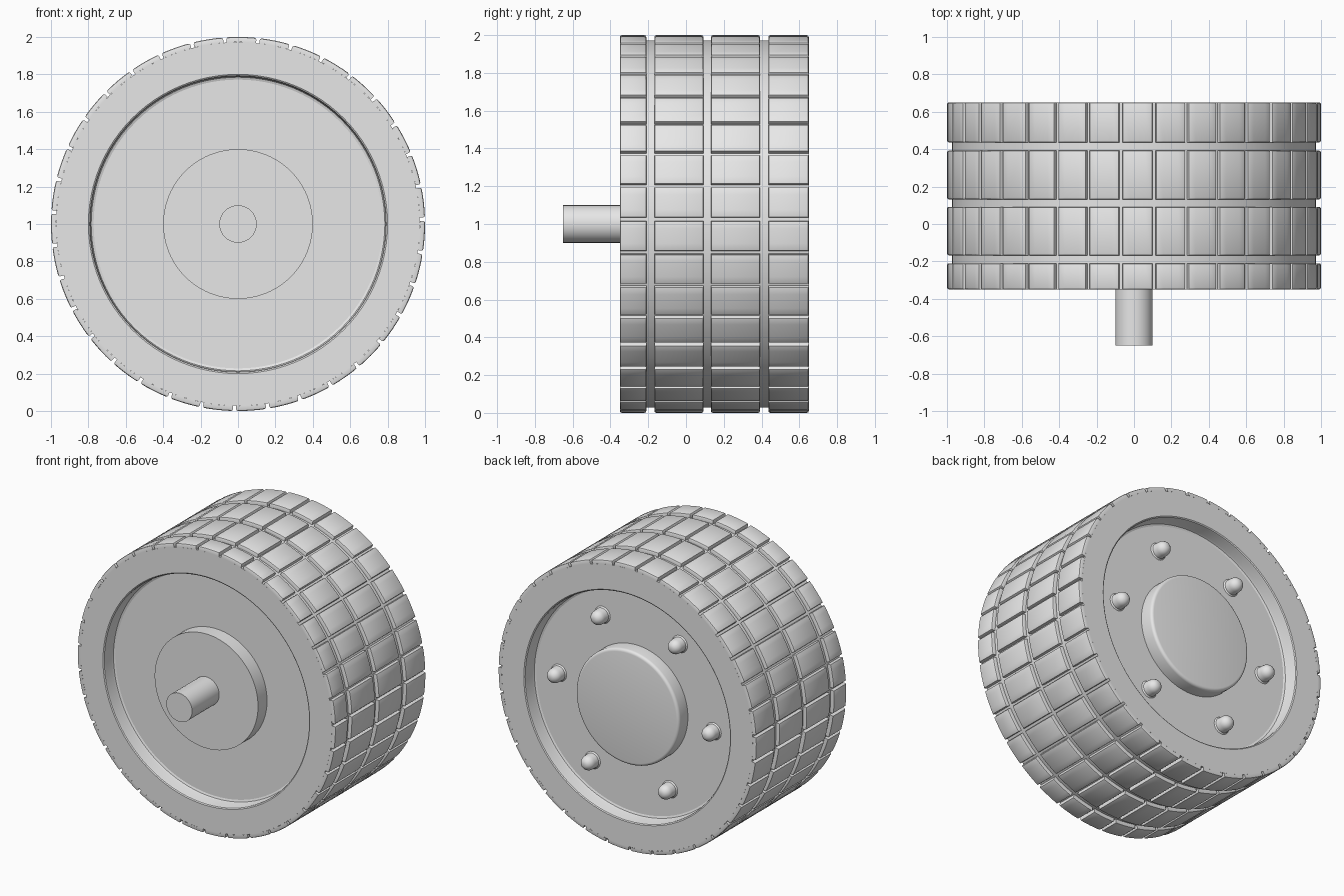
import bpy, bmesh
from math import cos, sin, pi, radians

cube = bpy.data.objects.get("Cube")
if cube:
    bpy.data.objects.remove(cube, do_unlink=True)

grey = bpy.data.materials.new("plain_grey")
grey.use_nodes = True
colour = (0.8, 0.8, 0.8, 1)
grey.diffuse_color = colour
grey.node_tree.nodes["Principled BSDF"].inputs["Base Color"].default_value = colour

AXIS_Z = 1.0            # height of the wheel axis
FRONT, BACK = -0.35, 0.65
DEPTH = 0.1             # depth of the recess on each side
TREAD_BASE = 0.972


def polar(r, y, a):
    return (r * cos(a), y, AXIS_Z + r * sin(a))


def finish(name, bm):
    """Turn a bmesh into a smooth shaded grey object."""
    bmesh.ops.recalc_face_normals(bm, faces=bm.faces[:])
    mesh = bpy.data.meshes.new(name)
    bm.to_mesh(mesh)
    bm.free()
    mesh.materials.append(grey)
    obj = bpy.data.objects.new(name, mesh)
    bpy.context.collection.objects.link(obj)
    bpy.ops.object.select_all(action='DESELECT')
    obj.select_set(True)
    bpy.context.view_layer.objects.active = obj
    bpy.ops.object.shade_smooth_by_angle(angle=radians(35))
    return obj


def lathe(name, profile, sides=96, closed=False, centre=(0, 0)):
    """Revolve (radius, y) points about an axis parallel to y."""
    bm = bmesh.new()
    rings = [[bm.verts.new(polar(r, y, 2 * pi * i / sides)) for i in range(sides)]
             for r, y in profile]
    pairs = list(zip(rings, rings[1:]))
    if closed:
        pairs.append((rings[-1], rings[0]))
    else:
        bm.faces.new(rings[0])
        bm.faces.new(rings[-1])
    for a, b in pairs:
        for i in range(sides):
            j = (i + 1) % sides
            bm.faces.new((a[i], a[j], b[j], b[i]))
    bmesh.ops.translate(bm, verts=bm.verts[:], vec=(centre[0], 0, centre[1]))
    return finish(name, bm)


# Tyre: ring with softened recess edges on both sides
half = [(0.772, DEPTH), (0.785, DEPTH - 0.005), (0.79, DEPTH - 0.018),
        (0.79, 0.015), (0.793, 0.005), (0.8, 0), (TREAD_BASE, 0)]
front_side = [(r, FRONT + d) for r, d in half]
back_side = [(r, BACK - d) for r, d in reversed(half)]
lathe("tyre", front_side + back_side, closed=True)

# Wheel disc filling the middle of the tyre
lathe("wheel_disc", [(0.78, FRONT + DEPTH), (0.78, BACK - DEPTH)])

# Hubs: sharp at the front, rounded at the back
lathe("front_hub", [(0.4, FRONT + DEPTH), (0.4, FRONT)])
round_edge = [(0.38 + 0.02 * cos(t * pi / 8), BACK - 0.02 + 0.02 * sin(t * pi / 8))
              for t in range(5)]
lathe("back_hub", [(0.4, BACK - DEPTH)] + round_edge)

# Axle
lathe("axle", [(0.1, -0.65), (0.1, FRONT + 0.02)], sides=32)

# Ring of domed bolts on the back
floor = BACK - DEPTH
dome = [(0.05 * cos(t * pi / 12), floor + 0.045 + 0.05 * sin(t * pi / 12))
        for t in range(6)]
for k in range(6):
    a = radians(4.2 + 60 * k)
    lathe(f"bolt_{k + 1}", [(0.06, floor), (0.052, floor + 0.008)] + dome, sides=24,
          centre=(0.6 * cos(a), 0.6 * sin(a)))

# Tread: four rows of curved blocks with bevelled outer edges
COUNT, STEPS = 35, 4
rows = [(FRONT, -0.21), (-0.168, 0.092), (0.132, 0.392), (0.436, BACK)]
pitch = 2 * pi / COUNT
gap = 0.018
bm = bmesh.new()
outer = set()
for y0, y1 in rows:
    for k in range(COUNT):
        start = radians(1.5) + k * pitch + gap / 2
        sections = []
        for i in range(STEPS + 1):
            a = start + (pitch - gap) * i / STEPS
            sec = [bm.verts.new(polar(r, y, a)) for r, y in
                   ((TREAD_BASE, y0), (1, y0), (1, y1), (TREAD_BASE, y1))]
            outer.update(sec[1:3])
            sections.append(sec)
        for s, t in zip(sections, sections[1:]):
            for i in range(3):
                bm.faces.new((s[i], s[i + 1], t[i + 1], t[i]))
        bm.faces.new(sections[0])
        bm.faces.new(sections[-1])
bmesh.ops.recalc_face_normals(bm, faces=bm.faces[:])
bm.normal_update()
edges = [e for e in bm.edges if all(v in outer for v in e.verts)
         and abs(e.calc_face_angle(0)) > 1]
bmesh.ops.bevel(bm, geom=edges, offset=0.01, segments=2, profile=0.5,
                affect='EDGES', clamp_overlap=True)
finish("tread_blocks", bm)
